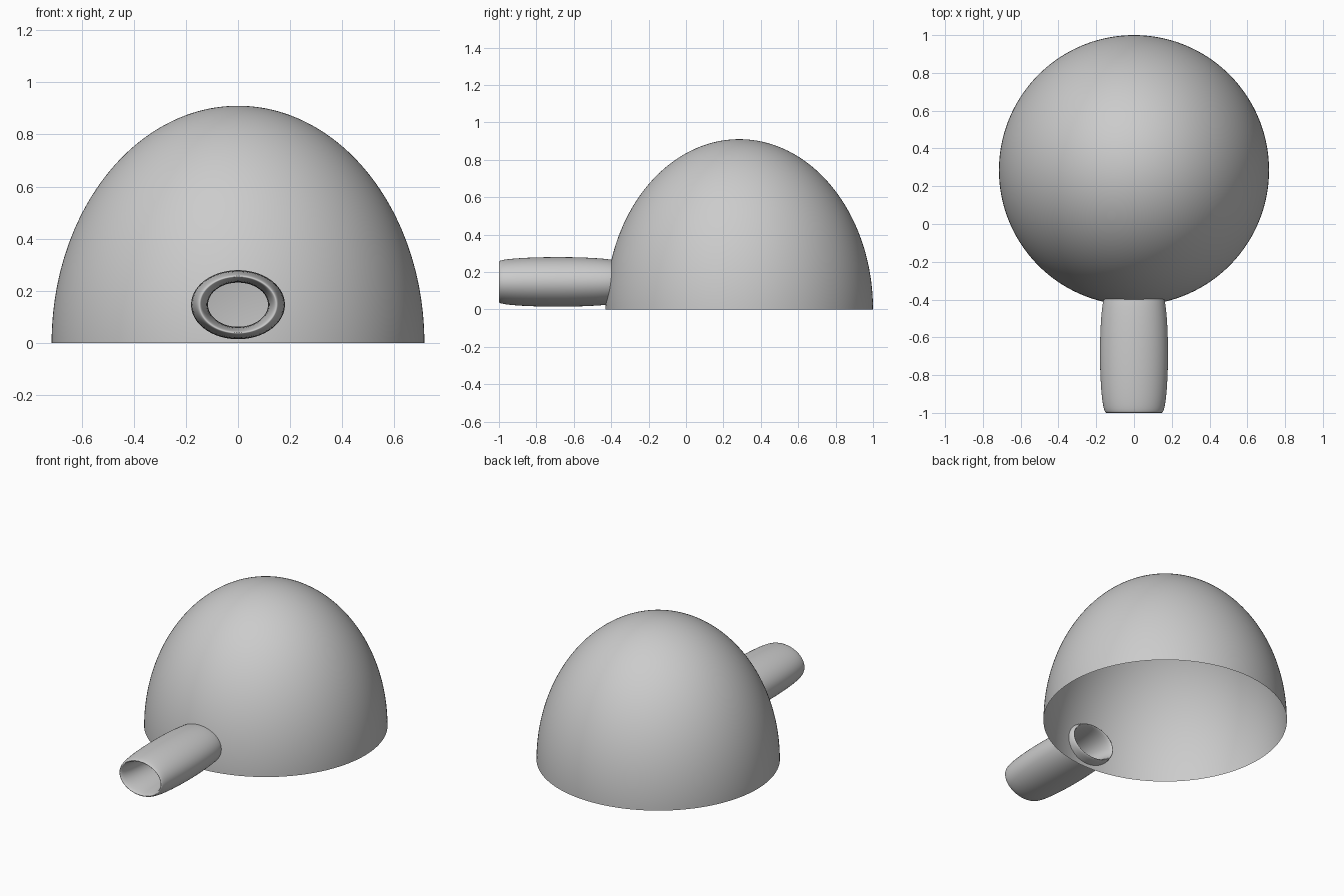
import bpy, bmesh, math

if "Cube" in bpy.data.objects:
    bpy.data.objects.remove(bpy.data.objects["Cube"])

DOME_Y, DOME_R, DOME_H = 0.285, 0.715, 0.91
TUN_Y, TUN_Z, TUN_HALF = -0.685, 0.147, 0.315
MAJOR, MINOR, SQUASH = 0.1475, 0.0325, 0.736


def make_object(name, bm, location):
    bmesh.ops.recalc_face_normals(bm, faces=bm.faces)
    mesh = bpy.data.meshes.new(name)
    bm.to_mesh(mesh)
    bm.free()
    mesh.shade_smooth()
    obj = bpy.data.objects.new(name, mesh)
    obj.location = location
    bpy.context.collection.objects.link(obj)
    return obj


# dome shell: quarter ellipse spun about z, open underneath
bm = bmesh.new()
RINGS, SEGS = 80, 240
prev = None
for i in range(RINGS):
    a = math.pi / 2 * i / RINGS
    r, z = DOME_R * math.cos(a), DOME_H * math.sin(a)
    ring = [bm.verts.new((r * math.cos(math.tau * j / SEGS),
                          r * math.sin(math.tau * j / SEGS), z)) for j in range(SEGS)]
    if prev:
        for j in range(SEGS):
            k = (j + 1) % SEGS
            bm.faces.new((prev[j], prev[k], ring[k], ring[j]))
    prev = ring
tip = bm.verts.new((0, 0, DOME_H))
for j in range(SEGS):
    bm.faces.new((prev[j], prev[(j + 1) % SEGS], tip))

# doorway: its edge is hidden inside the thickness of the tunnel wall
door = []
for f in bm.faces:
    c = f.calc_center_median()
    if c.y < 0 and (c.x / MAJOR) ** 2 + ((c.z - TUN_Z) / (MAJOR * SQUASH)) ** 2 < 1:
        door.append(f)
bmesh.ops.delete(bm, geom=door, context='FACES')
make_object("dome", bm, (0, DOME_Y, 0))

# entrance tunnel: a ring stretched along y and squashed in z
bm = bmesh.new()
N, M = 96, 48
grid = []
for i in range(N):
    a = math.tau * i / N
    row = []
    for j in range(M):
        b = math.tau * j / M
        r = MAJOR + MINOR * math.cos(b)
        row.append(bm.verts.new((r * math.cos(a), TUN_HALF * math.sin(b),
                                 r * math.sin(a) * SQUASH)))
    grid.append(row)
for i in range(N):
    for j in range(M):
        n, m = (i + 1) % N, (j + 1) % M
        bm.faces.new((grid[i][j], grid[n][j], grid[n][m], grid[i][m]))
make_object("entrance_tunnel", bm, (0, TUN_Y, TUN_Z))
